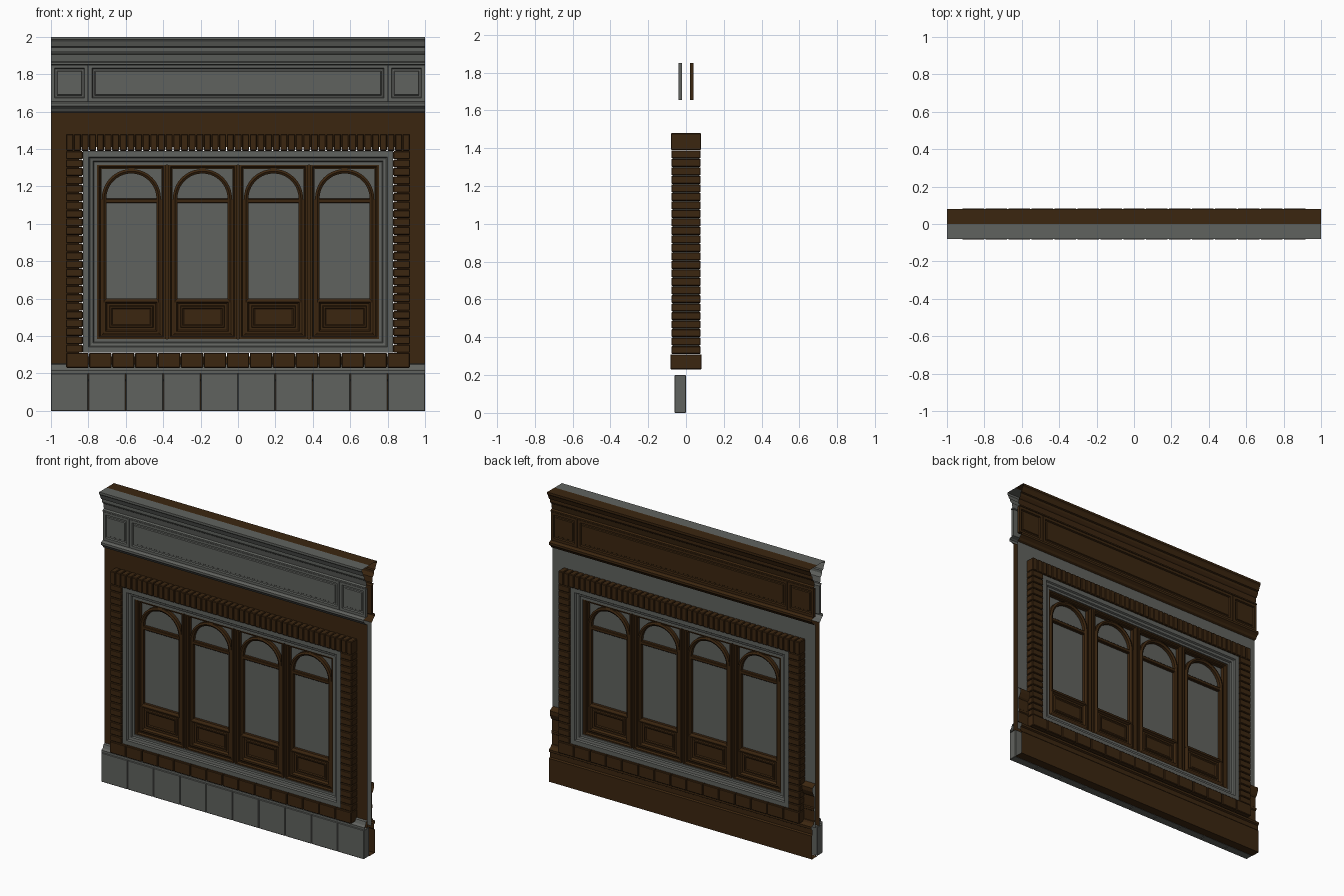
import bpy, bmesh, math

if "Cube" in bpy.data.objects:
    bpy.data.objects.remove(bpy.data.objects["Cube"])


def material(name, rgb):
    m = bpy.data.materials.new(name)
    m.diffuse_color = (*rgb, 1)
    m.use_nodes = True
    m.node_tree.nodes["Principled BSDF"].inputs["Base Color"].default_value = m.diffuse_color
    return m


GREY = material("stone_grey", (0.118, 0.123, 0.113))
BROWN = material("dark_brown", (0.044, 0.019, 0.005))


def finish(name, bm, mat, bevel=0):
    bmesh.ops.recalc_face_normals(bm, faces=bm.faces)
    me = bpy.data.meshes.new(name)
    bm.to_mesh(me)
    bm.free()
    me.materials.append(mat)
    ob = bpy.data.objects.new(name, me)
    bpy.context.collection.objects.link(ob)
    if bevel:
        mod = ob.modifiers.new("edge_bevel", 'BEVEL')
        mod.width = bevel
        mod.segments = 1
    return ob


def boxes(name, items, mat, bevel=0):
    """Boxes given as (x0, x1, y0, y1, z0, z1), joined in one mesh."""
    bm = bmesh.new()
    for x0, x1, y0, y1, z0, z1 in items:
        r = bmesh.ops.create_cube(bm, size=1)
        for v in r['verts']:
            v.co = ((x0 + x1) / 2 + v.co.x * (x1 - x0),
                    (y0 + y1) / 2 + v.co.y * (y1 - y0),
                    (z0 + z1) / 2 + v.co.z * (z1 - z0))
    return finish(name, bm, mat, bevel)


def loft(name, loops, mat, closed=False, cap=False):
    """Bridge consecutive rings of points; optionally close the section or cap the last ring."""
    bm = bmesh.new()
    rings = [[bm.verts.new(p) for p in lp] for lp in loops]
    n = len(rings[0])
    pairs = list(zip(rings, rings[1:]))
    if closed:
        pairs.append((rings[-1], rings[0]))
    for a, b in pairs:
        for i in range(n):
            j = (i + 1) % n
            bm.faces.new((a[i], a[j], b[j], b[i]))
    if cap:
        bm.faces.new(rings[-1])
    return finish(name, bm, mat)


def rect(x0, x1, z0, z1, d, y):
    return [(x0 + d, y, z0 + d), (x1 - d, y, z0 + d), (x1 - d, y, z1 - d), (x0 + d, y, z1 - d)]


def arch(cx, z0, spring, r, y, n=20):
    pts = [(cx - r, y, z0), (cx + r, y, z0)]
    return pts + [(cx + r * math.cos(math.pi * i / n), y, spring + r * math.sin(math.pi * i / n))
                  for i in range(n + 1)]


def strip(name, profile, mat, x0=-1, x1=1, side=1):
    """Open moulding: a (depth, z) profile run along x."""
    bm = bmesh.new()
    a, b = [[bm.verts.new((x, side * d, z)) for d, z in profile] for x in (x0, x1)]
    for i in range(len(profile) - 1):
        bm.faces.new((a[i], b[i], b[i + 1], a[i + 1]))
    return finish(name, bm, mat)


def both(profile):
    """Mirror a front (inset, y) section to the back."""
    return profile + [(d, -y) for d, y in reversed(profile)]


# wall sheets with the window opening
for side, mat, nm in ((-1, BROWN, "front"), (1, GREY, "back")):
    y = side * 0.02
    loft(nm + "_wall", [rect(-1, 1, 0.2, 1.6, 0, y), rect(-0.85, 0.85, 0.29, 1.41, 0, y)], mat)

# cornice, frieze and lower moulding, front and back
CORNICE = [(0, 2), (.08, 2), (.08, 1.985), (.072, 1.975), (.062, 1.947), (.052, 1.943), (.052, 1.925),
           (.042, 1.91), (.036, 1.905), (.03, 1.868), (.042, 1.862), (.042, 1.853), (.02, 1.85),
           (.02, 1.655), (.05, 1.652), (.06, 1.645), (.06, 1.63), (.042, 1.615), (.034, 1.602), (.02, 1.595)]
PANEL = [(0, .02), (0, .04), (.018, .04), (.022, .03), (.032, .03), (.036, .036)]
for side, mat, nm in ((-1, GREY, "front"), (1, BROWN, "back")):
    strip(nm + "_cornice", CORNICE, mat, side=side)
    for part, x0, x1 in (("left", -1, -.802), ("middle", -.798, .798), ("right", .802, 1)):
        loft(f"{nm}_frieze_panel_{part}",
             [rect(x0, x1, 1.655, 1.85, d, side * y) for d, y in PANEL], mat, cap=True)

# front plinth blocks and cap moulding
boxes("plinth_blocks", [(-1 + .2 * i + .001, -.8 + .2 * i - .001, -.06, 0, 0, .2) for i in range(10)], GREY, .003)
strip("plinth_cap", [(.02, .2), (.055, .2), (.055, .215), (.042, .225), (.034, .248), (.02, .252)], GREY, side=-1)

# back skirting and short dado pieces beside the brick surround
strip("back_skirting", [(0, 0), (.06, 0), (.06, .16), (.052, .168), (.052, .2), (.062, .206), (.062, .222),
                        (.04, .235), (.034, .248), (.02, .252)], BROWN)
DADO = [(.02, .25), (.03, .25), (.03, .32), (.036, .325), (.036, .34), (.03, .345), (.03, .42),
        (.04, .43), (.052, .46), (.052, .485), (.036, .495), (.02, .505)]
for nm, x0, x1 in (("left", -1, -.9), ("right", .9, 1)):
    strip("back_dado_" + nm, DADO, BROWN, x0, x1)

# brick surround through the wall
g = .0015
n, w = 45, 1.84 / 45
boxes("brick_header", [(-.92 + w * i + g, -.92 + w * (i + 1) - g, -.08, .08, 1.39, 1.48) for i in range(n)], BROWN, .004)
n, h = 24, 1.08 / 24
boxes("brick_jambs", [(min(s * .83, s * .92), max(s * .83, s * .92), -.078, .078,
                       .31 + h * i + g, .31 + h * (i + 1) - g) for i in range(n) for s in (-1, 1)], BROWN, .004)
n, w = 15, 1.84 / 15
boxes("brick_sill", [(-.92 + w * i + g, -.92 + w * (i + 1) - g, -.083, .083, .23, .31) for i in range(n)], BROWN, .004)

# stepped grey casing
CASING = both([(0, -.07), (.03, -.07), (.036, -.06), (.052, -.056), (.057, -.046), (.073, -.046)])
loft("window_casing", [rect(-.828, .828, .312, 1.388, d, y) for d, y in CASING], GREY, closed=True)

# mullions between the windows
boxes("mullions", [(x - .008, x + .008, -.02, .02, .385, 1.315) for x in (-.3775, 0, .3775)], BROWN)

# four arched windows
SASH = both([(0, -.04), (.012, -.04), (.018, -.028), (.024, -.028)])
RAIL = both([(0, -.022), (.012, -.03), (.02, -.03), (.028, -.016)])
for k in range(4):
    cx = (k - 1.5) * .38
    L, R, nm = cx - .184, cx + .184, f"window_{k + 1}_"
    loft(nm + "sash", [rect(L, R, .382, 1.318, d, y) for d, y in SASH], BROWN, closed=True)
    boxes(nm + "glass", [(L + .02, R - .02, -.003, .003, .58, 1.3)], GREY)
    loft(nm + "arch", [arch(cx, .58, 1.135, r, y) for r, y in
                       ((.158, -.026), (.146, -.032), (.134, -.024), (.134, .024), (.146, .032), (.158, .026))],
         BROWN, closed=True)
    boxes(nm + "stiles", [(cx + s * .162 - .012, cx + s * .162 + .012, -.022, .022, .39, 1.13)
                          for s in (-1, 1)], BROWN)
    boxes(nm + "transom", [(cx - .14, cx + .14, -.024, .024, 1.11, 1.135)], BROWN, .004)
    boxes(nm + "lower_panel", [(L + .02, R - .02, -.014, .014, .39, .595)], BROWN)
    loft(nm + "panel_rail", [rect(cx - .158, cx + .158, .405, .602, d, y) for d, y in RAIL], BROWN, closed=True)
    for side in (-1, 1):
        loft(nm + ("front" if side < 0 else "back") + "_raised_panel",
             [rect(cx - .118, cx + .118, .445, .562, d, side * y)
              for d, y in ((0, .014), (.004, .022), (.012, .022), (.018, .017))], BROWN, cap=True)
